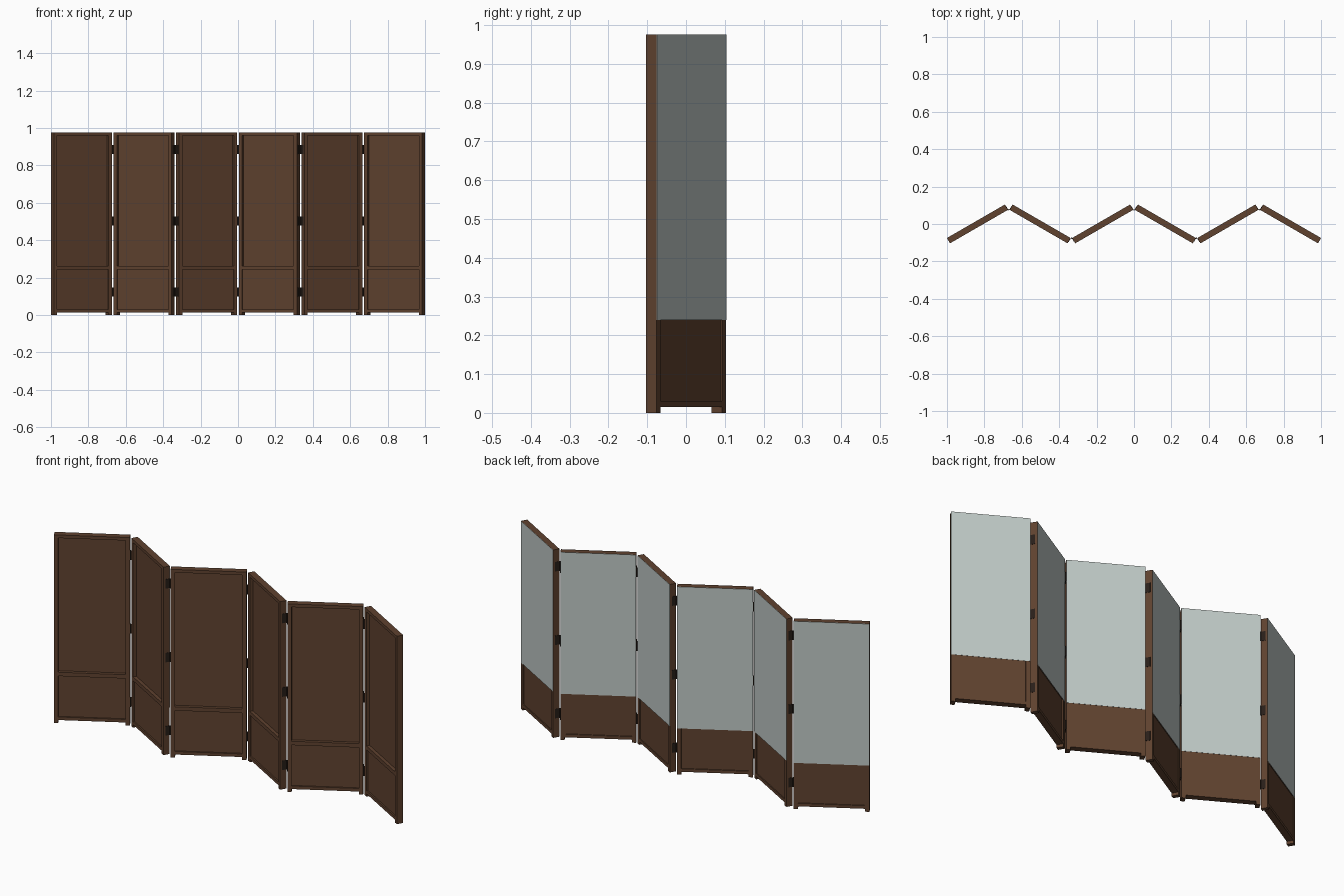
import bpy, math
from mathutils import Matrix

if "Cube" in bpy.data.objects:
    bpy.data.objects.remove(bpy.data.objects["Cube"])

W, T, H = 0.358, 0.032, 0.975      # panel width, thickness, height
S = 0.02                           # stile width
ANG = math.radians(30)
EXT = W * math.cos(ANG) + T * math.sin(ANG)
PITCH = (2.0 - EXT) / 5


def mat(name, rgb):
    m = bpy.data.materials.new(name)
    m.diffuse_color = (*rgb, 1)
    m.use_nodes = True
    m.node_tree.nodes["Principled BSDF"].inputs["Base Color"].default_value = m.diffuse_color
    return m


WOOD = mat("brown wood", (0.115, 0.054, 0.028))
PALE = mat("pale grey green", (0.52, 0.58, 0.56))
DARK = mat("dark hinge metal", (0.022, 0.014, 0.010))


def box(name, x, y, z, m, frame):
    """Box from (min, max) ranges in panel space, placed by the panel matrix."""
    v = [(a, b, c) for a in x for b in y for c in z]
    f = [(0, 1, 3, 2), (4, 6, 7, 5), (0, 4, 5, 1), (2, 3, 7, 6), (0, 2, 6, 4), (1, 5, 7, 3)]
    me = bpy.data.meshes.new(name)
    me.from_pydata(v, [], f)
    me.materials.append(m)
    ob = bpy.data.objects.new(name, me)
    ob.matrix_world = frame
    bpy.context.collection.objects.link(ob)
    return ob


def hinge_barrel(x, y, z0, z1):
    bpy.ops.mesh.primitive_cylinder_add(vertices=10, radius=0.0035, depth=z1 - z0,
                                        location=(x, y, (z0 + z1) / 2))
    ob = bpy.context.object
    ob.name = "hinge_barrel"
    ob.data.materials.append(DARK)


h, t = W / 2, T / 2
HINGE_Z = [(0.10, 0.148), (0.48, 0.528), (0.862, 0.91)]

for i in range(6):
    sgn = 1 if i % 2 == 0 else -1
    fr = Matrix.Translation(((i - 2.5) * PITCH, 0, 0)) @ Matrix.Rotation(sgn * ANG, 4, 'Z')
    inner = (-h + S, h - S)
    # frame
    for s in (-1, 1):
        xs = sorted((s * h, s * (h - S)))
        box("stile", xs, (-t, t), (0.015, H), WOOD, fr)
        box("foot", xs, (-t, t), (0, 0.015), WOOD, fr)
    box("top_rail", inner, (-t, t), (H - 0.016, H), WOOD, fr)
    box("middle_rail", inner, (-t, t), (0.243, 0.263), WOOD, fr)
    box("bottom_rail", inner, (-t, t), (0.015, 0.031), WOOD, fr)
    # recessed boards
    box("upper_board", inner, (-t + 0.017, t - 0.002), (0.263, H - 0.016), WOOD, fr)
    box("lower_board", inner, (-t + 0.007, t - 0.005), (0.031, 0.243), WOOD, fr)
    # pale sheet covering the upper back
    box("back_sheet", (-h, h), (t, t + 0.001), (0.24, H), PALE, fr)
    # hinge leaves on the joined edges
    for s in (-1, 1):
        if not 0 <= i + s <= 5:
            continue
        side = -sgn * s            # side of the panel nearest its neighbour
        xs = sorted((s * h, s * (h + 0.0015)))
        ys = sorted((side * t, side * (t - 0.022)))
        for z in HINGE_Z:
            box("hinge_leaf", xs, ys, z, DARK, fr)

# hinge barrels at the pivots between neighbouring panels
for j in range(5):
    back = j % 2 == 0
    y = (h * math.sin(ANG) - t * math.cos(ANG)) * (1 if back else -1)
    for z in HINGE_Z:
        hinge_barrel((j - 2) * PITCH, y, *z)
